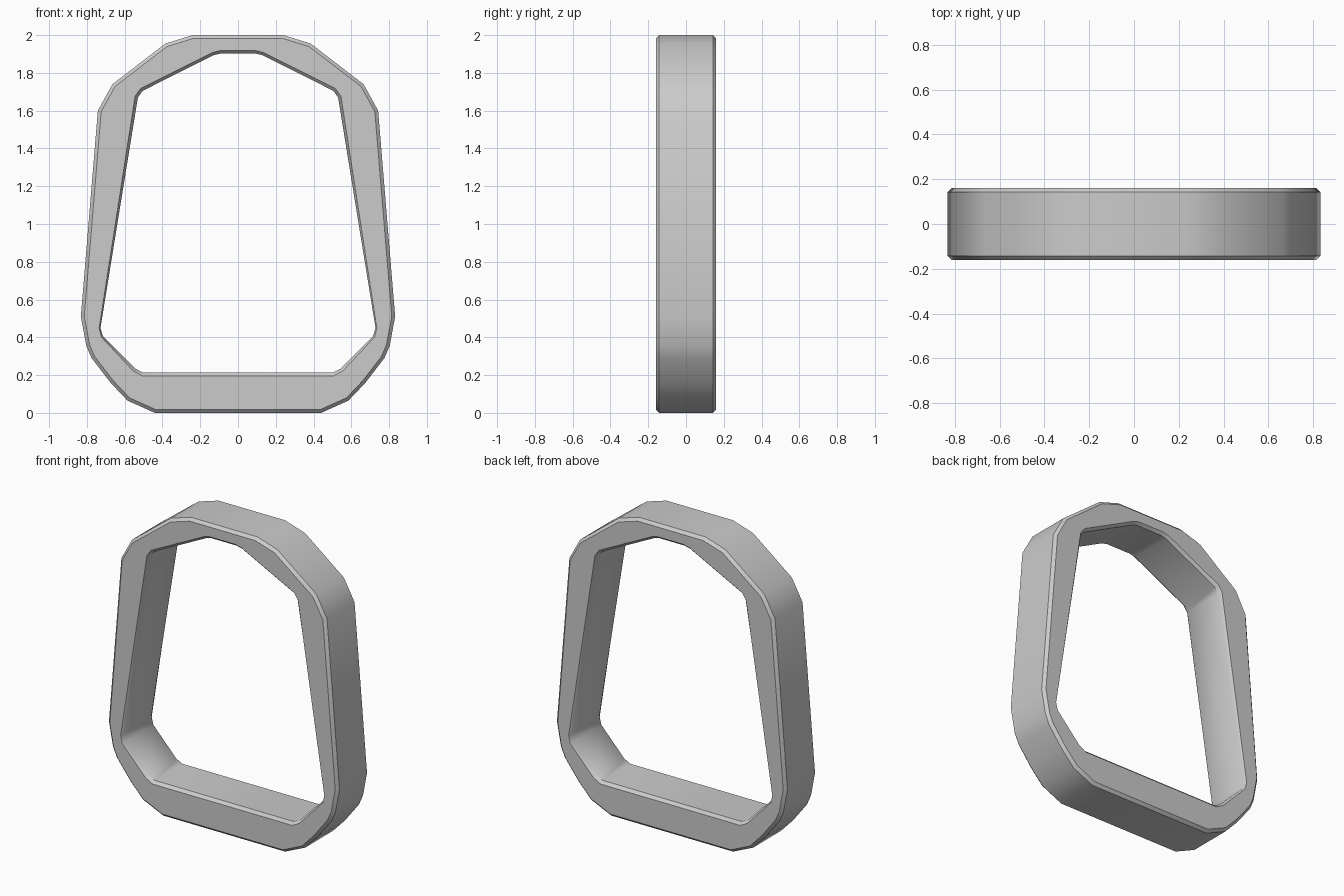
import bpy, bmesh, math
from mathutils import Vector

if "Cube" in bpy.data.objects:
    bpy.data.objects.remove(bpy.data.objects["Cube"])

HALF_DEPTH = 0.16
CHAMFER = 0.018

# right-hand half profiles (x, z), top to bottom
outer_half = [(0.24, 2.0), (0.385, 1.955), (0.665, 1.74), (0.742, 1.60),
              (0.832, 0.51), (0.803, 0.355), (0.775, 0.29), (0.675, 0.16),
              (0.585, 0.065), (0.44, 0.0)]
inner_half = [(0.09, 1.903), (0.13, 1.893), (0.505, 1.705), (0.53, 1.67),
              (0.728, 0.45), (0.715, 0.405), (0.545, 0.235), (0.50, 0.213)]
# inner chamfer fades out toward the lower sides
inner_widths = [0.016, 0.016, 0.016, 0.016, 0.007, 0.009, 0.016, 0.018]


def mirrored(half):
    return half + [(-x, z) for x, z in reversed(half)]


def offset(loop, widths):
    """Move each point of a clockwise loop outward along its mitre."""
    pts = [Vector(p) for p in loop]
    result = []
    for i, p in enumerate(pts):
        d1 = (p - pts[i - 1]).normalized()
        d2 = (pts[(i + 1) % len(pts)] - p).normalized()
        n1, n2 = Vector((-d1.y, d1.x)), Vector((-d2.y, d2.x))
        m = (n1 + n2).normalized()
        result.append(tuple(p + m * (widths[i] / m.dot(n1))))
    return result


outer = mirrored(outer_half)
inner = mirrored(inner_half)
outer_face = offset(outer, [-CHAMFER] * len(outer))
inner_face = offset(inner, inner_widths + inner_widths[::-1])

bm = bmesh.new()


def ring(loop, y):
    return [bm.verts.new((x, y, z)) for x, z in loop]


def bridge(a, b):
    n = len(a)
    for i in range(n):
        j = (i + 1) % n
        bm.faces.new((a[i], a[j], b[j], b[i]))


def ring_edges(r):
    return [bm.edges.get((r[i - 1], r[i])) for i in range(len(r))]


# outer and inner walls with chamfered rims
wall_y = HALF_DEPTH - CHAMFER
levels = (-HALF_DEPTH, -wall_y, wall_y, HALF_DEPTH)
out_rings = [ring(l, y) for l, y in zip((outer_face, outer, outer, outer_face), levels)]
in_rings = [ring(l, y) for l, y in zip((inner_face, inner, inner, inner_face), levels)]
for rings in (out_rings, in_rings):
    for a, b in zip(rings, rings[1:]):
        bridge(a, b)

# flat front and back faces between the rims
for k in (0, 3):
    bmesh.ops.triangle_fill(bm, use_beauty=True, use_dissolve=False,
                            edges=ring_edges(out_rings[k]) + ring_edges(in_rings[k]))
bmesh.ops.recalc_face_normals(bm, faces=bm.faces[:])

mesh = bpy.data.meshes.new("ring_frame")
bm.to_mesh(mesh)
bm.free()
frame = bpy.data.objects.new("ring_frame", mesh)
bpy.context.collection.objects.link(frame)
bpy.context.view_layer.objects.active = frame
frame.select_set(True)
bpy.ops.object.shade_smooth_by_angle(angle=math.radians(35))
